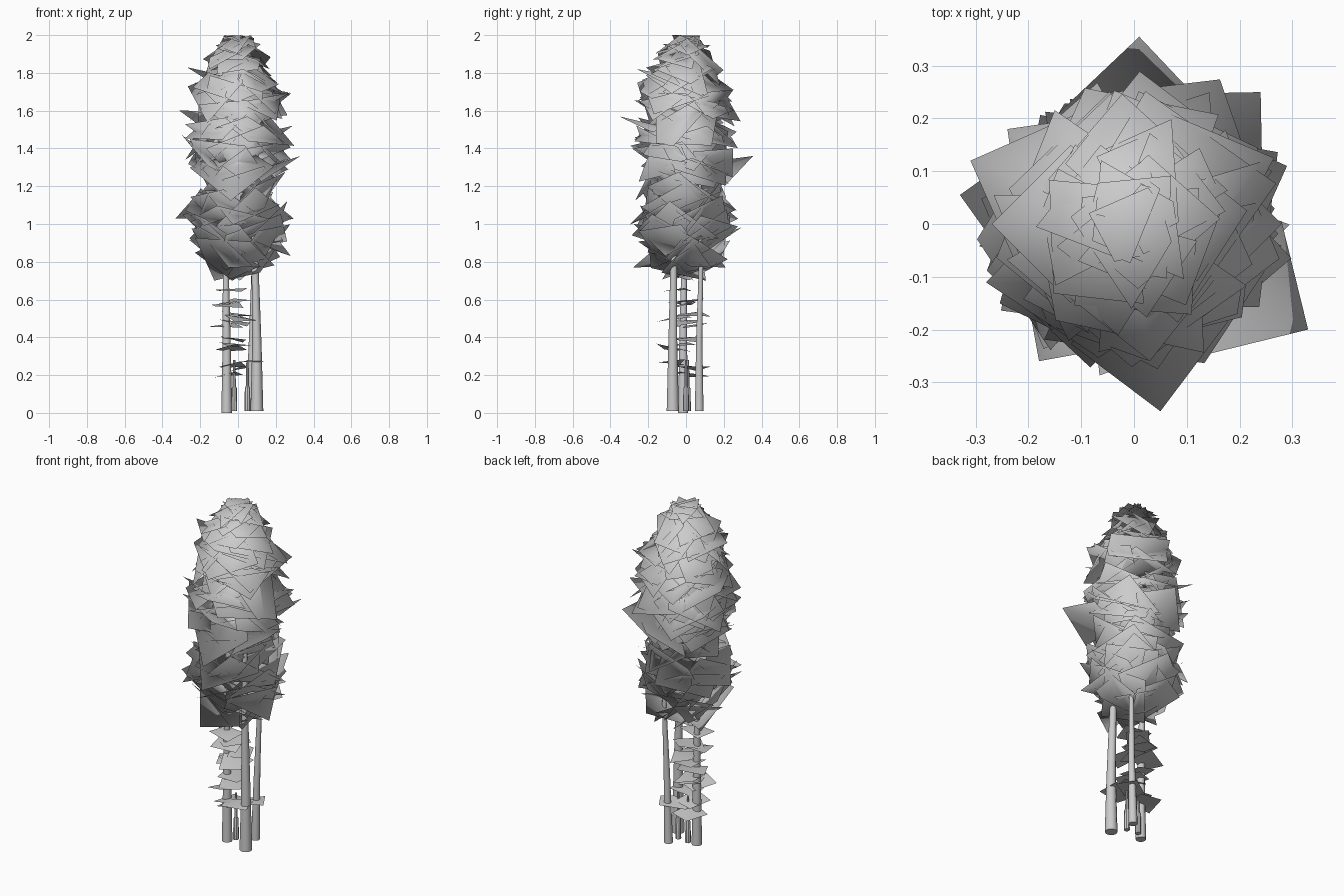
import bpy, bmesh, math, random
from mathutils import Vector

random.seed(8)
if "Cube" in bpy.data.objects:
    bpy.data.objects.remove(bpy.data.objects["Cube"], do_unlink=True)

grey = bpy.data.materials.new("light grey")
grey.use_nodes = True
grey.diffuse_color = (0.6, 0.6, 0.6, 1)
grey.node_tree.nodes["Principled BSDF"].inputs["Base Color"].default_value = (0.6, 0.6, 0.6, 1)


def finish(name, bm):
    mesh = bpy.data.meshes.new(name)
    bm.to_mesh(mesh)
    bm.free()
    mesh.materials.append(grey)
    for p in mesh.polygons:
        p.use_smooth = True
    obj = bpy.data.objects.new(name, mesh)
    bpy.context.collection.objects.link(obj)
    return obj


def finish_foliage(name, bm):
    """Foliage is shaded as one soft egg, so its normals point out of the crown."""
    mesh = finish(name, bm).data
    mesh.normals_split_custom_set_from_vertices(
        [Vector((v.co.x, v.co.y, (v.co.z - 1.33) * 0.3)).normalized() for v in mesh.vertices])


def stem(name, path, sides=10):
    """Tapered tube through (x, y, z, radius) points, capped at both ends."""
    bm = bmesh.new()
    rings = []
    for x, y, z, r in path:
        rings.append([bm.verts.new((x + r * math.cos(a), y + r * math.sin(a), z))
                      for a in (math.tau * i / sides for i in range(sides))])
    for low, high in zip(rings, rings[1:]):
        for i in range(sides):
            j = (i + 1) % sides
            bm.faces.new((low[i], low[j], high[j], high[i]))
    bm.faces.new(rings[0][::-1])
    bm.faces.new(rings[-1])
    obj = finish(name, bm)
    bpy.ops.object.select_all(action='DESELECT')
    obj.select_set(True)
    bpy.context.view_layer.objects.active = obj
    bpy.ops.object.shade_smooth_by_angle(angle=math.radians(40))


# Crown outline: height, radius
OUTLINE = [(0.70, 0.13), (0.80, 0.22), (0.92, 0.26), (1.05, 0.27), (1.17, 0.23),
           (1.24, 0.19), (1.30, 0.25), (1.40, 0.28), (1.52, 0.27), (1.60, 0.24),
           (1.70, 0.26), (1.80, 0.20), (1.90, 0.16), (2.0, 0.07)]


def radius(z):
    for (z0, r0), (z1, r1) in zip(OUTLINE, OUTLINE[1:]):
        if z <= z1:
            return r0 + (r1 - r0) * max(0, z - z0) / (z1 - z0)
    return OUTLINE[-1][1]


def card(bm, centre, normal, w, h, spin, bend, fit):
    """Bent four-cornered leaf card, optionally kept inside the crown."""
    normal = normal.normalized()
    side = normal.orthogonal().normalized()
    up = normal.cross(side)
    u = side * math.cos(spin) + up * math.sin(spin)
    v = normal.cross(u)
    corners = []
    for i, (a, b) in enumerate(((-1, -1), (1, -1), (1, 1), (-1, 1))):
        p = centre + u * a * w / 2 + v * b * h / 2
        p += normal * bend * (-1 if i % 2 else 1)
        if fit:
            p.z = min(max(p.z, 0.70), 2.0)
            limit = radius(p.z) * random.uniform(1.0, 1.15)
            reach = math.hypot(p.x, p.y)
            if reach > limit:
                p.x *= limit / reach
                p.y *= limit / reach
        corners.append(bm.verts.new(p))
    bm.faces.new((corners[0], corners[1], corners[2]))
    bm.faces.new((corners[0], corners[2], corners[3]))


# Stems
stem("front_stem", [(0.10, -0.07, 0.01, 0.034), (0.10, -0.07, 0.35, 0.025),
                    (0.09, -0.065, 0.8, 0.018), (0.08, -0.05, 1.4, 0.010)])
stem("side_stem", [(-0.06, -0.015, 0.0, 0.028), (-0.06, -0.015, 0.35, 0.022),
                   (-0.065, -0.01, 0.8, 0.015), (-0.06, 0.0, 1.4, 0.008)])
stem("back_stem", [(0.065, 0.07, 0.01, 0.024), (0.075, 0.07, 0.4, 0.017),
                   (0.085, 0.08, 0.8, 0.012), (0.08, 0.07, 1.4, 0.007)])
for name, x, y in (("left_shoot", 0.05, 0.0), ("right_shoot", -0.02, 0.01)):
    stem(name, [(x, y, 0.01, 0.016), (x, y, 0.13, 0.014),
                (x, y, 0.14, 0.009), (x, y, 0.28, 0.006)], 8)

# Small leaves among the stems
bm = bmesh.new()
LEAF_HEIGHTS = (0.20, 0.24, 0.25, 0.27, 0.34, 0.36, 0.39, 0.46, 0.48, 0.50, 0.52, 0.57, 0.59, 0.65)
for i, z in enumerate(LEAF_HEIGHTS):
    c = Vector((random.uniform(-0.07, 0.02), random.uniform(-0.08, 0.04), z))
    if i in (1, 3):
        c.x += 0.10
    n = Vector((random.uniform(-0.2, 0.2), random.uniform(-0.2, 0.2), 1))
    card(bm, c, n, 0.15, 0.12, random.uniform(0, math.tau), 0.006, False)
finish("lower_leaves", bm)

# Big crown cards crossing near the axis: cupped low down, drooping near the top
bm = bmesh.new()
COUNT = 84
for i in range(COUNT):
    t = (i + 0.5) / COUNT
    z = 0.79 + 1.15 * t
    a = i * 2.4 + random.uniform(-0.4, 0.4)
    out = Vector((math.cos(a), math.sin(a), 0))
    r = radius(z)
    facing = 1 if random.random() < t * 1.4 - 0.2 else -1
    lift = facing * random.uniform(0.8, 2.0)
    size = random.uniform(0.9, 1.15) * (0.08 + 1.0 * r)
    centre = out * r * random.uniform(0.3, 0.6) + Vector((0, 0, z))
    card(bm, centre, out + Vector((0, 0, lift)), size, size * 0.88,
         random.uniform(0, math.tau), random.uniform(-0.04, 0.04), True)
finish_foliage("crown_leaves", bm)

# Long tilted cards whose tips break the outline
TIPS = [(-0.33, 0.055, 1.03), (0.33, -0.20, 1.36), (0.01, 0.355, 1.36), (0.05, -0.355, 1.57),
        (-0.31, 0.12, 1.60), (0.29, 0.11, 1.52), (0.28, -0.11, 0.83), (-0.18, -0.26, 0.99),
        (0.08, 0.27, 1.07), (0.06, 0.21, 0.77), (-0.05, -0.28, 0.77), (-0.27, 0.0, 1.83),
        (0.03, -0.26, 1.82), (0.24, 0.25, 1.40), (0.28, 0.0, 1.69), (-0.24, 0.18, 1.45)]
bm = bmesh.new()
for x, y, z in TIPS:
    tip = Vector((x, y, z))
    inward = Vector((-x, -y, 0)).normalized()
    side = Vector((-inward.y, inward.x, random.uniform(-0.5, 0.5)))
    drop = Vector((0, 0, math.copysign(random.uniform(0.05, 0.1), 1.3 - z)))
    mid = tip + inward * 0.15 + drop
    points = [tip, mid + side * 0.15, tip + inward * 0.3 + drop, mid - side * 0.15]
    a, b, c, d = [bm.verts.new(p) for p in points]
    bm.faces.new((a, b, c))
    bm.faces.new((a, c, d))
finish_foliage("outer_leaves", bm)

# Leaves closing the top
bm = bmesh.new()
for i in range(5):
    c = Vector((0.02 * math.cos(i * 2.4), 0.02 * math.sin(i * 2.4), 1.92 + 0.014 * i))
    n = Vector((random.uniform(-0.35, 0.35), random.uniform(-0.35, 0.35), 1))
    card(bm, c, n, 0.22, 0.19, i * 0.7, 0.03, True)
finish_foliage("top_leaves", bm)
